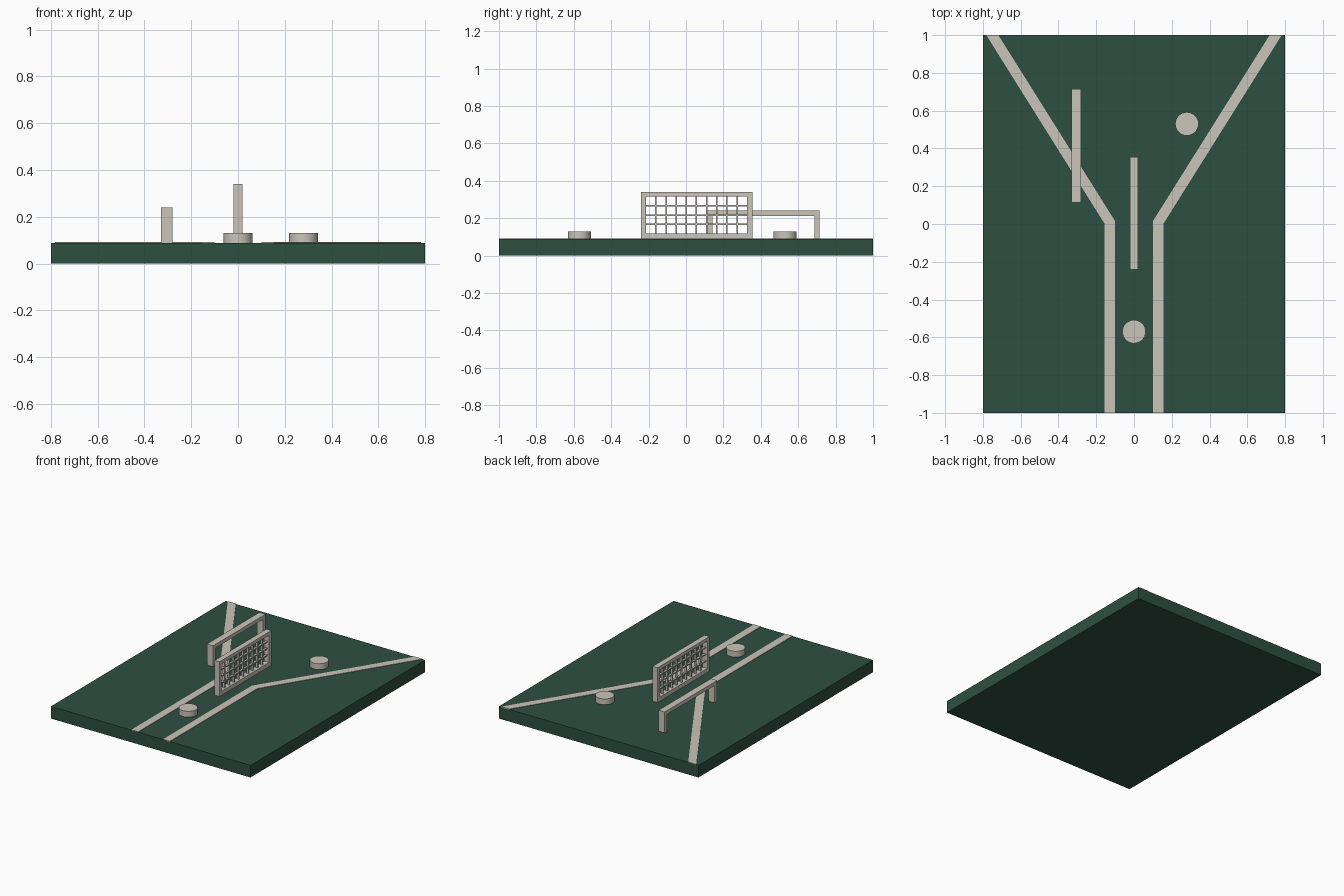
import bpy, bmesh, math

if "Cube" in bpy.data.objects:
    bpy.data.objects.remove(bpy.data.objects["Cube"])

def material(name, rgb):
    m = bpy.data.materials.new(name)
    m.diffuse_color = (*rgb, 1)
    m.use_nodes = True
    m.node_tree.nodes["Principled BSDF"].inputs["Base Color"].default_value = m.diffuse_color
    return m

GREEN = material("dark green", (0.027, 0.08, 0.054))
CREAM = material("warm light grey", (0.60, 0.56, 0.49))
TOP = 0.088  # height of the ground slab

def finish(name, bm, mat):
    bmesh.ops.recalc_face_normals(bm, faces=bm.faces)
    me = bpy.data.meshes.new(name)
    bm.to_mesh(me)
    bm.free()
    me.materials.append(mat)
    ob = bpy.data.objects.new(name, me)
    bpy.context.collection.objects.link(ob)
    return ob

def add_box(bm, x0, x1, y0, y1, z0, z1):
    vs = bmesh.ops.create_cube(bm, size=1)["verts"]
    for v in vs:
        v.co = (x1 if v.co.x > 0 else x0, y1 if v.co.y > 0 else y0, z1 if v.co.z > 0 else z0)

def prism(name, pts, axis, lo, hi, mat):
    """Extrude a 2D outline along x or z."""
    bm = bmesh.new()
    vs = [bm.verts.new((lo, *p) if axis == "x" else (*p, lo)) for p in pts]
    f = bm.faces.new(vs)
    r = bmesh.ops.extrude_face_region(bm, geom=[f])
    d = hi - lo
    bmesh.ops.translate(bm, vec=(d, 0, 0) if axis == "x" else (0, 0, d),
                        verts=[v for v in r["geom"] if isinstance(v, bmesh.types.BMVert)])
    return finish(name, bm, mat)

# Ground slab
bm = bmesh.new()
add_box(bm, -0.8, 0.8, -1, 1, 0, TOP)
finish("ground_slab", bm, GREEN)

# Painted lines: straight run that opens into a diagonal, mirrored in x
line = [(0.10, -1), (0.155, -1), (0.155, 0), (0.782, 1), (0.718, 1), (0.10, 0.015)]
for side, s in (("right", 1), ("left", -1)):
    prism(side + "_line", [(s * x, y) for x, y in line], "z", TOP - 0.003, TOP + 0.003, CREAM)

# Lattice panel: frame
Y0, Y1, Z1 = -0.24, 0.355, 0.34
OY0, OY1, OZ0, OZ1 = -0.215, 0.327, 0.118, 0.315
bm = bmesh.new()
add_box(bm, -0.02, 0.02, Y0, OY0, TOP, Z1)
add_box(bm, -0.02, 0.02, OY1, Y1, TOP, Z1)
add_box(bm, -0.02, 0.02, OY0, OY1, TOP, OZ0)
add_box(bm, -0.02, 0.02, OY0, OY1, OZ1, Z1)
finish("lattice_frame", bm, CREAM)

# Lattice bars
bm = bmesh.new()
for i in range(1, 10):
    y = OY0 + (OY1 - OY0) * i / 10
    add_box(bm, -0.008, 0.008, y - 0.004, y + 0.004, OZ0, OZ1)
for i in range(1, 4):
    z = OZ0 + (OZ1 - OZ0) * i / 4
    add_box(bm, -0.008, 0.008, OY0, OY1, z - 0.004, z + 0.004)
finish("lattice_bars", bm, CREAM)

# Low rail: one bent profile with two legs
prism("low_rail", [(0.115, TOP), (0.142, TOP), (0.142, 0.213), (0.688, 0.213),
                   (0.688, TOP), (0.715, TOP), (0.715, 0.24), (0.115, 0.24)],
      "x", -0.33, -0.28, CREAM)

# Round pucks
for name, x, y in (("front_puck", 0, -0.57), ("back_puck", 0.28, 0.53)):
    bpy.ops.mesh.primitive_cylinder_add(vertices=32, radius=0.062, depth=0.13 - TOP,
                                        location=(x, y, (0.13 + TOP) / 2))
    ob = bpy.context.object
    ob.name = name
    ob.data.materials.append(CREAM)
    bpy.ops.object.shade_smooth_by_angle(angle=math.radians(40))
